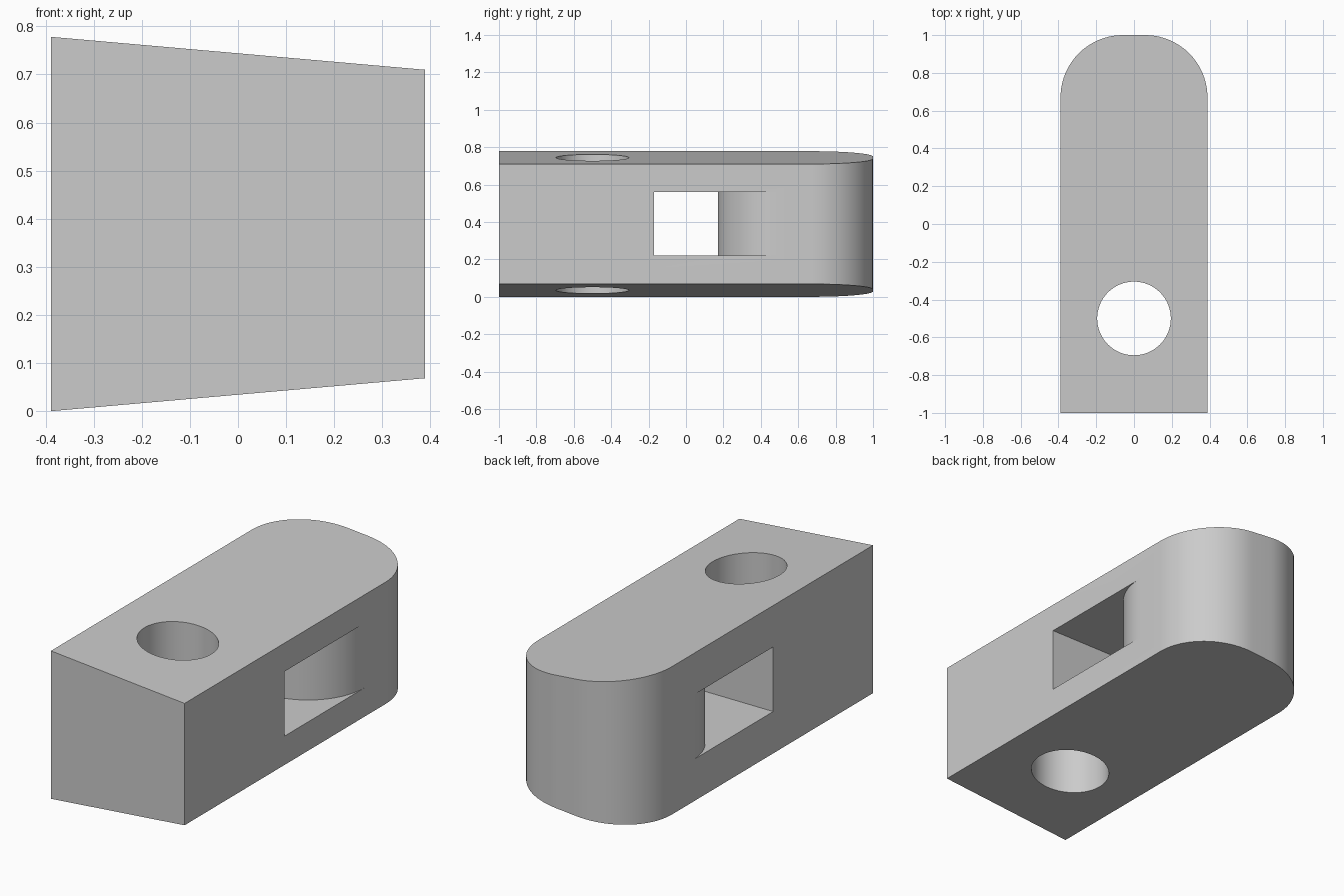
import bpy, bmesh
from math import sin, cos, pi, radians

cube = bpy.data.objects.get("Cube")
if cube:
    bpy.data.objects.remove(cube, do_unlink=True)

HALF_W = 0.389       # half width in x
ROUND = 0.33         # radius of the rounded corners
MID_Z = 0.389        # height of the symmetry plane
SLOPE = 0.088        # taper of top and bottom towards +x
STEPS = 20

grey = bpy.data.materials.new("light grey")
grey.use_nodes = True
grey.diffuse_color = (0.6, 0.6, 0.6, 1)
grey.node_tree.nodes["Principled BSDF"].inputs["Base Color"].default_value = (0.6, 0.6, 0.6, 1)


def arc(cx, cy, radius, start, end, steps=STEPS):
    """Points on an arc, angles in degrees."""
    angles = [radians(start + (end - start) * i / steps) for i in range(steps + 1)]
    return [(cx + radius * cos(a), cy + radius * sin(a)) for a in angles]


def prism(name, outline, low, high):
    """Extrude an xy outline; low and high give z as a function of x."""
    bm = bmesh.new()
    bottom = [bm.verts.new((x, y, low(x))) for x, y in outline]
    top = [bm.verts.new((x, y, high(x))) for x, y in outline]
    bm.faces.new(bottom[::-1])
    bm.faces.new(top)
    n = len(outline)
    for i in range(n):
        j = (i + 1) % n
        bm.faces.new((bottom[i], bottom[j], top[j], top[i]))
    bmesh.ops.recalc_face_normals(bm, faces=bm.faces)
    mesh = bpy.data.meshes.new(name)
    bm.to_mesh(mesh)
    bm.free()
    mesh.materials.append(grey)
    obj = bpy.data.objects.new(name, mesh)
    bpy.context.collection.objects.link(obj)
    return obj


def cut(target, cutter):
    """Subtract the cutter and discard it."""
    mod = target.modifiers.new("cut", 'BOOLEAN')
    mod.operation = 'DIFFERENCE'
    mod.solver = 'EXACT'
    mod.object = cutter
    bpy.context.view_layer.objects.active = target
    bpy.ops.object.modifier_apply(modifier=mod.name)
    bpy.data.objects.remove(cutter, do_unlink=True)


# Wedge-tapered block with a rounded back end
inner = HALF_W - ROUND
outline = [(-HALF_W, -1), (HALF_W, -1)]
outline += arc(inner, 1 - ROUND, ROUND, 0, 90)
outline += arc(-inner, 1 - ROUND, ROUND, 90, 180)
body = prism("body", outline,
             lambda x: MID_Z - 0.355 + SLOPE * x,
             lambda x: MID_Z + 0.355 - SLOPE * x)

# Vertical round hole near the front
hole = prism("hole_cutter", arc(0, -0.5, 0.195, 0, 360 * 63 / 64, 63),
             lambda x: -0.5, lambda x: 1.5)
cut(body, hole)

# Sideways slot whose back wall flares out tangentially to both sides
slot_y = 0.17
flare_y = slot_y + ROUND
slot = [(-0.6, -slot_y), (0.6, -slot_y), (0.6, flare_y)]
slot += arc(inner, flare_y, ROUND, 0, -90)
slot += arc(-inner, flare_y, ROUND, 270, 180)
slot += [(-0.6, flare_y)]
cut(body, prism("slot_cutter", slot, lambda x: 0.22, lambda x: 0.56))

# Smooth the curved walls, keep the edges sharp
bpy.ops.object.select_all(action='DESELECT')
body.select_set(True)
bpy.context.view_layer.objects.active = body
bpy.ops.object.shade_smooth_by_angle(angle=radians(30))
